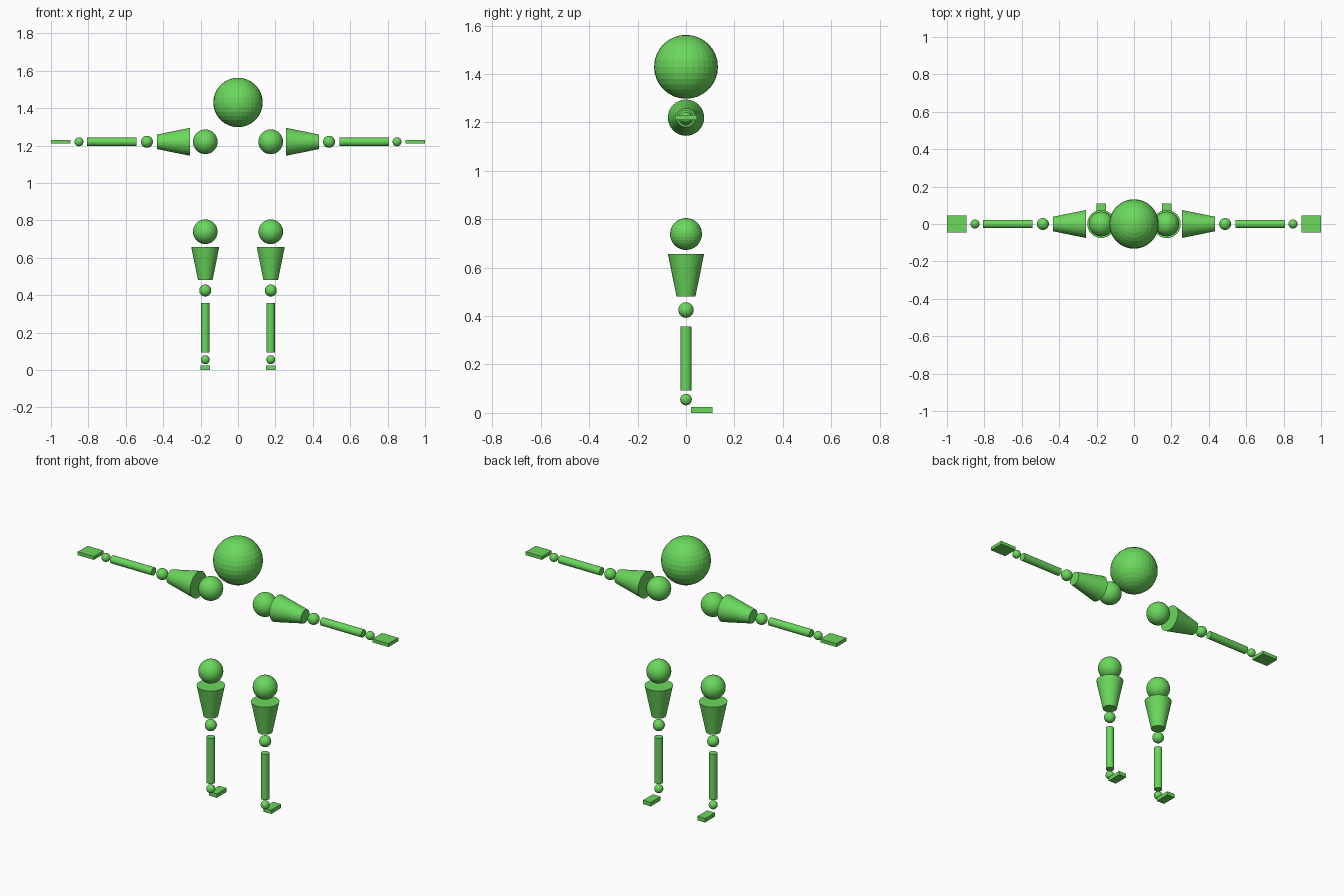
import bpy
from math import pi

if "Cube" in bpy.data.objects:
    bpy.data.objects.remove(bpy.data.objects["Cube"])

# Single green material
green = bpy.data.materials.new("leaf_green")
green.use_nodes = True
COLOR = (0.147, 0.69, 0.107, 1)
green.diffuse_color = COLOR
green.node_tree.nodes["Principled BSDF"].inputs["Base Color"].default_value = COLOR


def finish(name):
    obj = bpy.context.object
    obj.name = name
    obj.data.materials.append(green)
    return obj


def ball(name, loc, radius):
    bpy.ops.mesh.primitive_uv_sphere_add(segments=32, ring_count=16, radius=radius, location=loc)
    return finish(name)


def taper(name, loc, r_low, r_high, length, tilt=0):
    bpy.ops.mesh.primitive_cone_add(vertices=32, radius1=r_low, radius2=r_high,
                                    depth=length, location=loc, rotation=(0, tilt, 0))
    return finish(name)


def slab(name, loc, size):
    bpy.ops.mesh.primitive_cube_add(size=1, location=loc)
    obj = finish(name)
    obj.scale = size
    return obj


# Shared measurements
SIDE_X = 0.175
ARM_Z = 1.22
BIG, MID, SMALL = 0.066, 0.032, 0.024
WIDE, NARROW, ROD = 0.075, 0.039, 0.0225

ball("head", (0, 0, 1.43), 0.132)

for side, s in (("left", 1), ("right", -1)):
    # Arm, running outward from the shoulder
    out = s * pi / 2
    ball(side + "_shoulder", (s * SIDE_X, 0, ARM_Z), BIG)
    taper(side + "_upper_arm", (s * 0.344, 0, ARM_Z), WIDE, NARROW, 0.177, out)
    ball(side + "_elbow", (s * 0.487, 0, ARM_Z), MID)
    taper(side + "_forearm", (s * 0.675, 0, ARM_Z), ROD, ROD, 0.265, out)
    ball(side + "_wrist", (s * 0.85, 0, ARM_Z), SMALL)
    slab(side + "_hand", (s * 0.948, 0, ARM_Z), (0.104, 0.09, 0.02))

    # Leg, running down from the hip
    x = s * SIDE_X
    ball(side + "_hip", (x, 0, 0.739), BIG)
    taper(side + "_thigh", (x, 0, 0.569), NARROW, WIDE, 0.177)
    ball(side + "_knee", (x, 0, 0.425), MID)
    taper(side + "_shin", (x, 0, 0.225), ROD, ROD, 0.265)
    ball(side + "_ankle", (x, 0, 0.055), SMALL)
    slab(side + "_foot", (x, 0.065, 0.012), (0.05, 0.09, 0.023))
